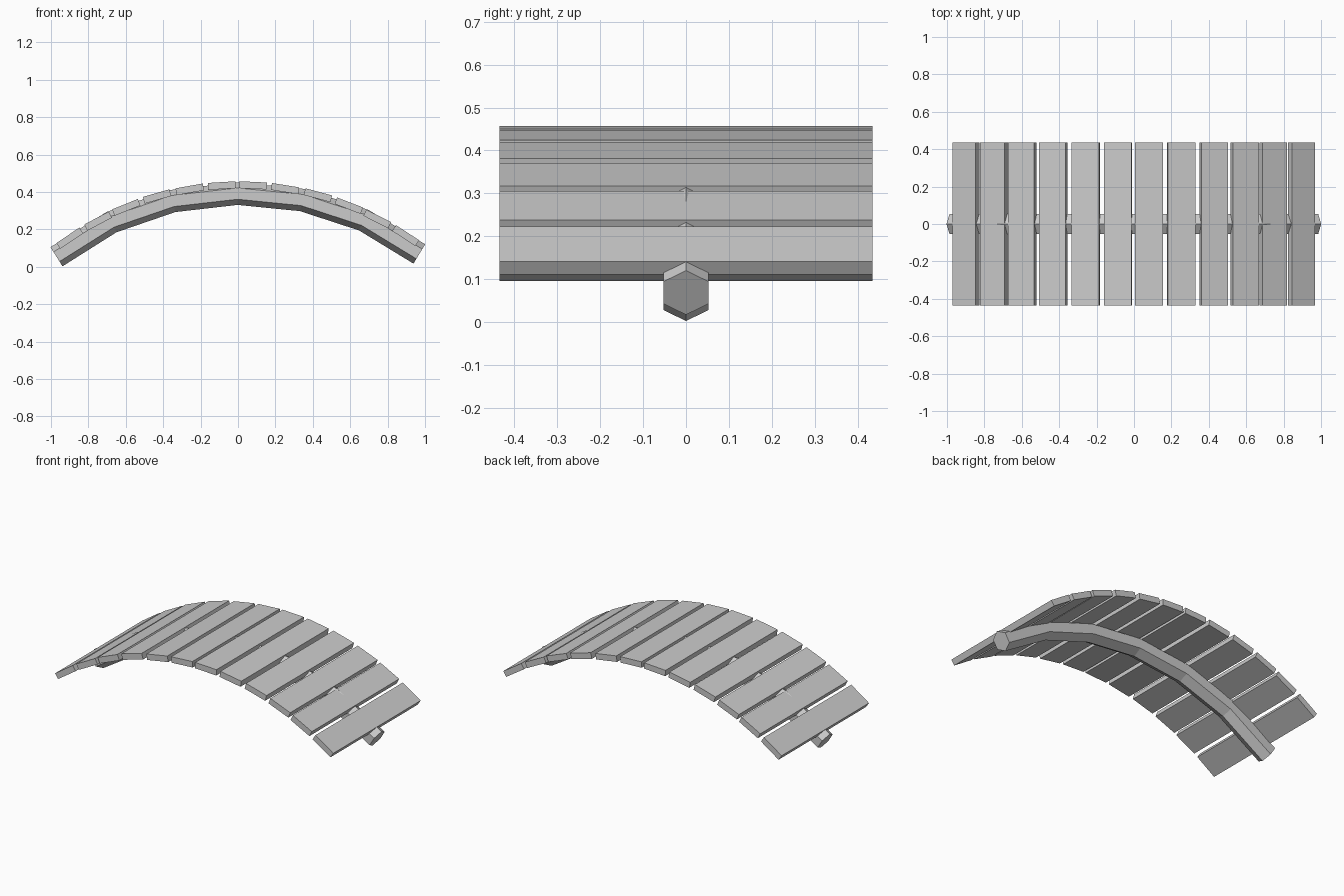
import bpy, bmesh
from math import sin, cos, radians, atan2, pi
from mathutils import Matrix

if "Cube" in bpy.data.objects:
    bpy.data.objects.remove(bpy.data.objects["Cube"])

TILT = Matrix.Rotation(radians(-0.44), 4, 'Y')  # whole arch leans slightly


def finish(bm, name):
    bm.transform(TILT)
    bmesh.ops.recalc_face_normals(bm, faces=bm.faces)
    me = bpy.data.meshes.new(name)
    bm.to_mesh(me)
    bm.free()
    ob = bpy.data.objects.new(name, me)
    bpy.context.collection.objects.link(ob)
    return ob


# Arched six-sided beam: hexagon rings swept along a mirrored path
half = [(0.346, 0.354), (0.674, 0.244), (0.97, 0.061)]
path = [(-x, z) for x, z in reversed(half)] + [(0, 0.391)] + half
R = 0.0605
bm = bmesh.new()
rings = []
for i, (x, z) in enumerate(path):
    dirs = [atan2(path[k + 1][1] - path[k][1], path[k + 1][0] - path[k][0])
            for k in (i - 1, i) if 0 <= k < len(path) - 1]
    a = sum(dirs) / len(dirs)
    ring = []
    for k in range(6):
        t = k * pi / 3
        up = R * cos(t)
        ring.append(bm.verts.new((x - up * sin(a), R * sin(t), z + up * cos(a))))
    rings.append(ring)
for r0, r1 in zip(rings, rings[1:]):
    for k in range(6):
        n = (k + 1) % 6
        bm.faces.new((r0[k], r0[n], r1[n], r1[k]))
bm.faces.new(rings[0])
bm.faces.new(rings[-1])
finish(bm, "arched_beam")

# Deck planks: centre of top face (x, z) and slope, mirrored left/right
W, L, T = 0.148, 0.87, 0.037
planks = [(0.084, 0.453, 3), (0.258, 0.434, 9.5), (0.435, 0.397, 15.5),
          (0.602, 0.339, 21.5), (0.755, 0.266, 27.5), (0.908, 0.175, 33.5)]
for side, label in ((1, "right"), (-1, "left")):
    for i, (x, z, deg) in enumerate(planks):
        bm = bmesh.new()
        m = (Matrix.Translation((side * x, 0, z))
             @ Matrix.Rotation(radians(side * deg), 4, 'Y')
             @ Matrix.Translation((0, 0, -T / 2))
             @ Matrix.Diagonal((W, L, T, 1)))
        bmesh.ops.create_cube(bm, size=1, matrix=m)
        finish(bm, f"deck_plank_{label}_{i + 1}")
